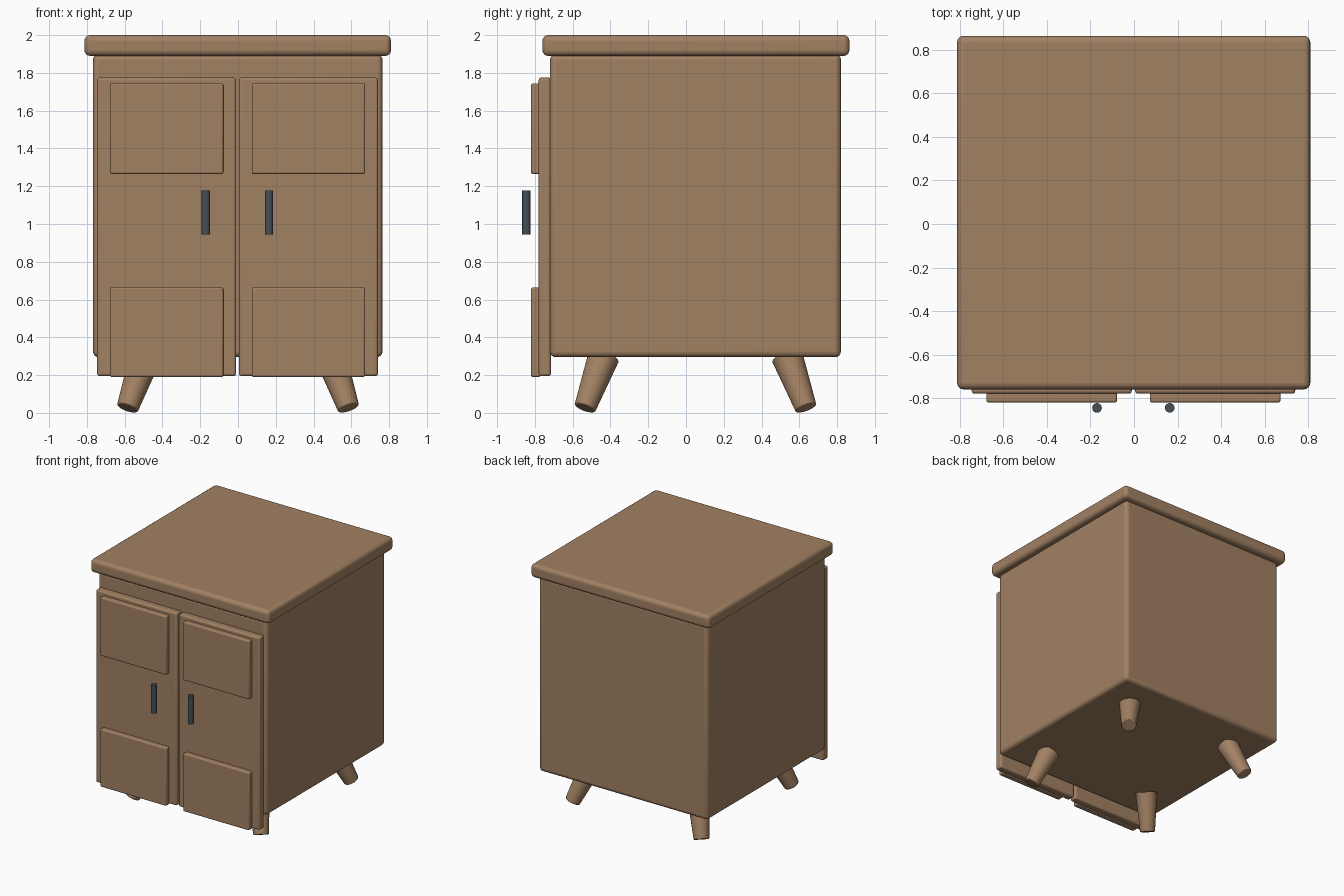
import bpy
from mathutils import Vector
from math import radians

cube = bpy.data.objects.get("Cube")
if cube:
    bpy.data.objects.remove(cube, do_unlink=True)


def make_material(name, color):
    mat = bpy.data.materials.new(name)
    mat.use_nodes = True
    mat.diffuse_color = color
    mat.node_tree.nodes["Principled BSDF"].inputs["Base Color"].default_value = color
    return mat


WOOD = make_material("warm brown wood", (0.36, 0.22, 0.125, 1))
METAL = make_material("dark grey metal", (0.06, 0.08, 0.09, 1))


def finish(obj, name, mat, bevel=0.0, segments=4):
    obj.name = name
    obj.data.materials.append(mat)
    if bevel:
        mod = obj.modifiers.new("rounded edges", "BEVEL")
        mod.width = bevel
        mod.segments = segments
        mod.limit_method = "ANGLE"
    bpy.ops.object.shade_smooth_by_angle(angle=radians(35))


def box(name, x, y, z, bevel):
    """Rounded box from its (min, max) extents on each axis."""
    low, high = Vector((x[0], y[0], z[0])), Vector((x[1], y[1], z[1]))
    bpy.ops.mesh.primitive_cube_add(size=1, location=(low + high) / 2)
    obj = bpy.context.object
    obj.scale = high - low
    bpy.ops.object.transform_apply(location=False, rotation=False, scale=True)
    finish(obj, name, WOOD, bevel)


def tapered_rod(name, start, end, r_start, r_end, mat, bevel=0.0):
    """Round rod running between two points."""
    start, end = Vector(start), Vector(end)
    axis = end - start
    bpy.ops.mesh.primitive_cone_add(
        vertices=32, radius1=r_start, radius2=r_end, depth=axis.length,
        location=(start + end) / 2,
        rotation=axis.to_track_quat("Z", "Y").to_euler())
    finish(bpy.context.object, name, mat, bevel, 2)


# Cabinet body and overhanging top
box("cabinet_body", (-0.768, 0.765), (-0.72, 0.82), (0.295, 1.9), 0.03)
box("table_top", (-0.813, 0.81), (-0.76, 0.865), (1.89, 2.0), 0.03)

# Doors with raised panels and upright handles
for side, shift, hand in (("right", -0.378, -1), ("left", 0.373, 1)):
    box(side + "_door", (shift - 0.368, shift + 0.368), (-0.78, -0.715), (0.195, 1.775), 0.014)
    for level, z in (("upper", (1.265, 1.745)), ("lower", (0.19, 0.665))):
        box(f"{side}_door_{level}_panel", (shift - 0.3, shift + 0.3), (-0.82, -0.77), z, 0.01)
    x = 0.167 * hand - 0.003
    tapered_rod(side + "_handle", (x, -0.845, 0.945), (x, -0.845, 1.178), 0.022, 0.022, METAL)

# Splayed tapered legs
for side, sx in (("right", -1), ("left", 1)):
    for end, sy in (("front", -1), ("back", 1)):
        tapered_rod(f"{end}_{side}_leg",
                    (0.585 * sx, 0.05 + 0.585 * sy, 0.026),
                    (0.49 * sx, 0.05 + 0.485 * sy, 0.3),
                    0.058, 0.084, WOOD, 0.006)
